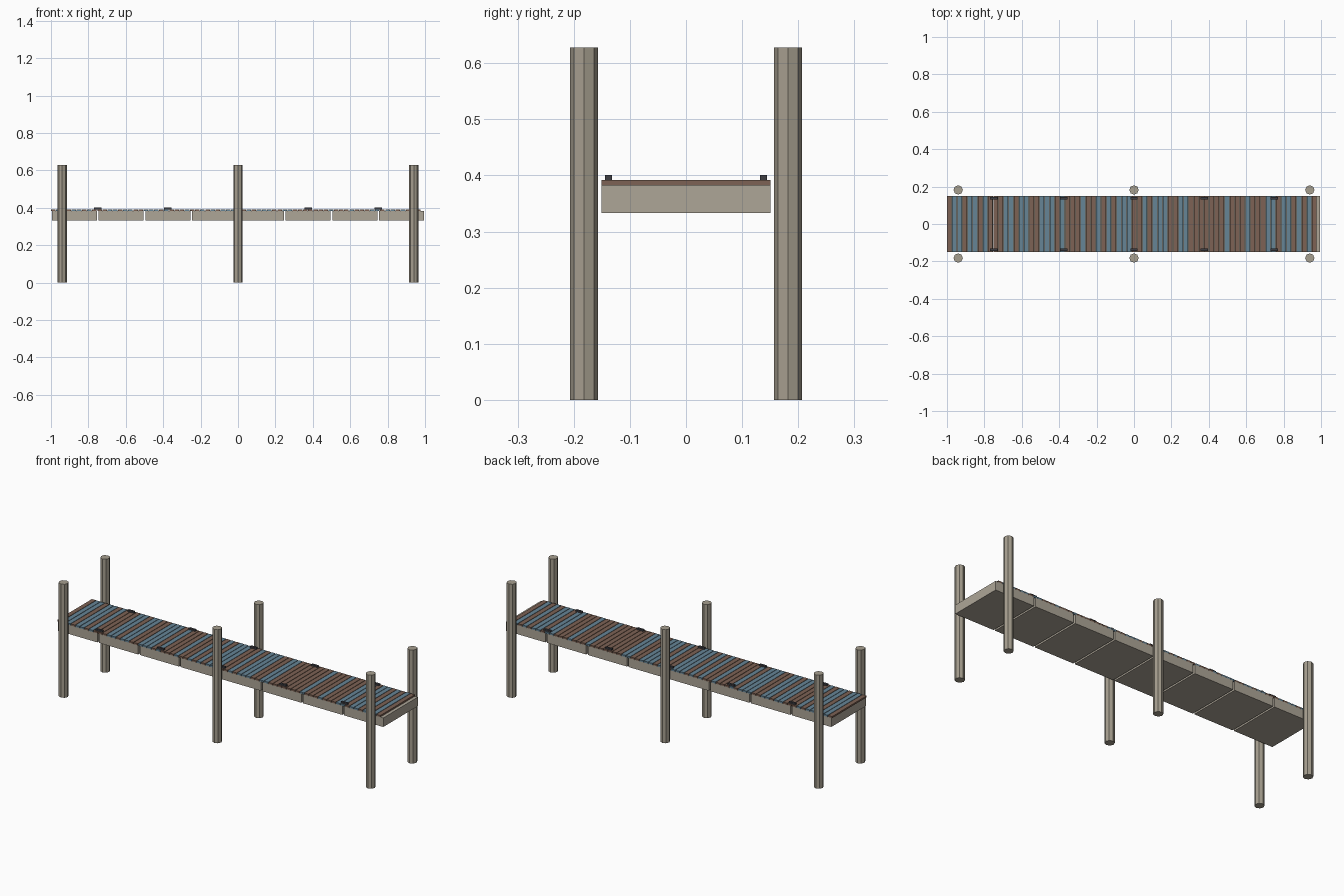
import bpy, math

if "Cube" in bpy.data.objects:
    bpy.data.objects.remove(bpy.data.objects["Cube"])


def material(name, r, g, b):
    lin = lambda c: c / 12.92 if c <= 0.04045 else ((c + 0.055) / 1.055) ** 2.4
    m = bpy.data.materials.new(name)
    m.diffuse_color = (lin(r), lin(g), lin(b), 1)
    m.use_nodes = True
    m.node_tree.nodes["Principled BSDF"].inputs["Base Color"].default_value = m.diffuse_color
    return m


BROWN = material("brown_wood", 0.49, 0.385, 0.33)
BLUE = material("blue_grey_wood", 0.40, 0.52, 0.59)
FLOAT = material("pale_float", 0.68, 0.65, 0.595)
PILE = material("grey_pile", 0.65, 0.62, 0.56)
METAL = material("dark_metal", 0.24, 0.24, 0.26)


def box(name, x, y, z, mat):
    """Box from (min, max) pairs along each axis."""
    bpy.ops.mesh.primitive_cube_add(size=1, location=[sum(p) / 2 for p in (x, y, z)])
    ob = bpy.context.object
    ob.name = name
    ob.scale = [p[1] - p[0] for p in (x, y, z)]
    ob.data.materials.append(mat)
    return ob


# Float pontoons: eight blocks with narrow gaps
for i in range(8):
    x = -0.875 + 0.25 * i
    box("float", (x - 0.12, x + 0.12), (-0.151, 0.151), (0.333, 0.383), FLOAT)

# Deck planks: mixed brown (n) and blue (b) boards laid across the floats
PATTERN = "nbbnbbnbnnnbbnbbnnbbbnbnnnbnnbnbnbbbnnbnbbbnnbbnnnnnnnbnnnbnnnbbnbbnbnbn"
PITCH = 0.0275
for i, c in enumerate(PATTERN):
    x = -1.0 + PITCH * i
    box("plank", (x, x + 0.0245), (-0.151, 0.151), (0.383, 0.392),
        BLUE if c == "b" else BROWN)

# Mooring cleats along both edges
for side in (-1, 1):
    y = side * 0.138
    for i in range(5):
        x = -0.75 + 0.375 * i
        box("cleat", (x - 0.02, x + 0.02), (y - 0.006, y + 0.006), (0.392, 0.401), METAL)

    # Octagonal mooring piles
    for x in (-0.94, 0, 0.94):
        bpy.ops.mesh.primitive_cylinder_add(vertices=8, radius=0.025, depth=0.628,
                                            location=(x, side * 0.182, 0.314))
        pile = bpy.context.object
        pile.name = "pile"
        pile.data.materials.append(PILE)
